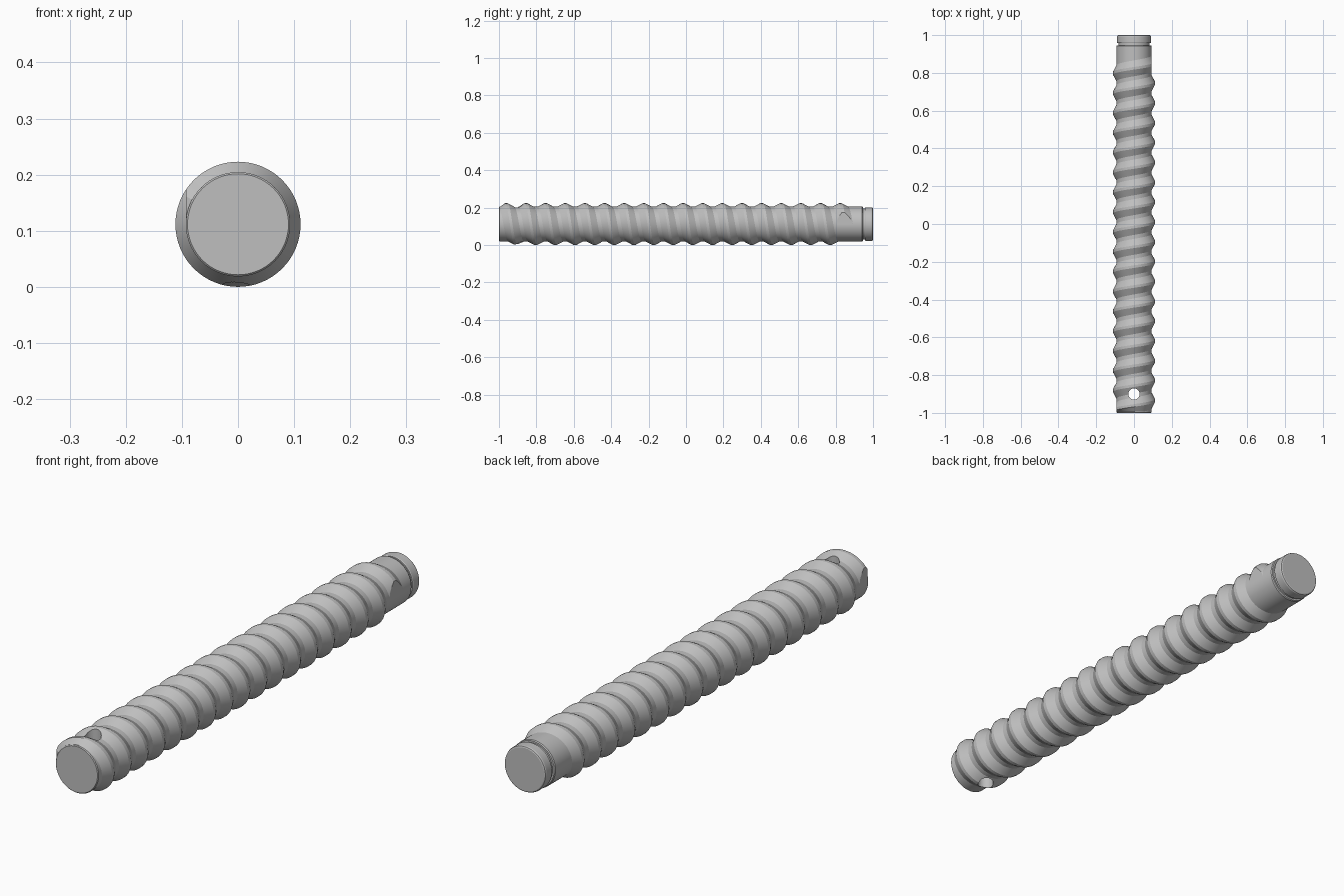
import bpy, bmesh, math

cube = bpy.data.objects.get("Cube")
if cube:
    bpy.data.objects.remove(cube)

R_CORE, R_CREST, PITCH = 0.093, 0.1115, 0.105
AXIS_Z = R_CREST
TURNS, SEG = 17.5, 64

steel = bpy.data.materials.new("grey steel")
steel.use_nodes = True
steel.diffuse_color = (0.52, 0.52, 0.52, 1)
steel.node_tree.nodes["Principled BSDF"].inputs["Base Color"].default_value = (0.52, 0.52, 0.52, 1)


def point(r, a, y):
    """Point at radius r and angle a around the rod axis, starting at -x and turning upward."""
    return (-r * math.cos(a), y, AXIS_Z + r * math.sin(a))


def loft(name, sections, cyclic):
    """Join a list of point rings into a closed solid with capped ends."""
    bm = bmesh.new()
    rings = [[bm.verts.new(p) for p in s] for s in sections]
    n = len(rings[0])
    for a, b in zip(rings, rings[1:]):
        for i in range(n):
            j = (i + 1) % n
            bm.faces.new((a[i], a[j], b[j], b[i]))
    if cyclic:
        bm.faces.new(rings[0])
        bm.faces.new(rings[-1])
    bmesh.ops.recalc_face_normals(bm, faces=bm.faces)
    mesh = bpy.data.meshes.new(name)
    bm.to_mesh(mesh)
    bm.free()
    mesh.materials.append(steel)
    obj = bpy.data.objects.new(name, mesh)
    bpy.context.collection.objects.link(obj)
    return obj


# Rod core: chamfered front, plain neck, retaining groove and end cap
profile = [(-1, 0.090), (-0.997, R_CORE), (0.942, R_CORE), (0.946, 0.090),
           (0.946, 0.083), (0.957, 0.083), (0.957, 0.088), (0.960, 0.090),
           (0.993, 0.090), (0.998, 0.088), (1, 0.084)]
core = loft("rod_core", [[point(r, math.tau * i / SEG, y) for i in range(SEG)]
                         for y, r in profile], True)

# Helical thread, running out along a tangent at both ends
HALF_BASE, HALF_CREST, R_ROOT = 0.043, 0.007, 0.0925
sections = []
steps = int(TURNS * SEG)
for k in range(steps + 1):
    a = math.tau * k / SEG
    from_end = math.tau * min(k, steps - k) / SEG
    r = R_CREST
    if from_end < 1:
        r = min(r, R_CORE / math.cos(from_end))
    crest = HALF_CREST + (HALF_BASE - HALF_CREST) * (R_CREST - r) / (R_CREST - R_ROOT)
    y = -0.987 + PITCH * k / SEG
    outline = [(-HALF_BASE, 0.085), (-HALF_BASE, R_ROOT), (-crest, r),
               (crest, r), (HALF_BASE, R_ROOT), (HALF_BASE, 0.085)]
    sections.append([point(pr, a, max(y + dy, -0.994)) for dy, pr in outline])
thread = loft("helical_thread", sections, True)

# Cross pin hole, drilled vertically near the front
bpy.ops.mesh.primitive_cylinder_add(vertices=32, radius=0.03, depth=0.5,
                                    location=(0, -0.9, AXIS_Z))
drill = bpy.context.object
drill.name = "pin_hole_cutter"
drill.hide_render = True
drill.data.materials.append(steel)
for obj in (core, thread):
    bpy.ops.object.select_all(action='DESELECT')
    obj.select_set(True)
    bpy.context.view_layer.objects.active = obj
    mod = obj.modifiers.new("pin_hole", 'BOOLEAN')
    mod.operation = 'DIFFERENCE'
    mod.solver = 'EXACT'
    mod.object = drill
    bpy.ops.object.modifier_apply(modifier=mod.name)
    bpy.ops.object.shade_smooth_by_angle(angle=math.radians(20))
bpy.data.objects.remove(drill)
